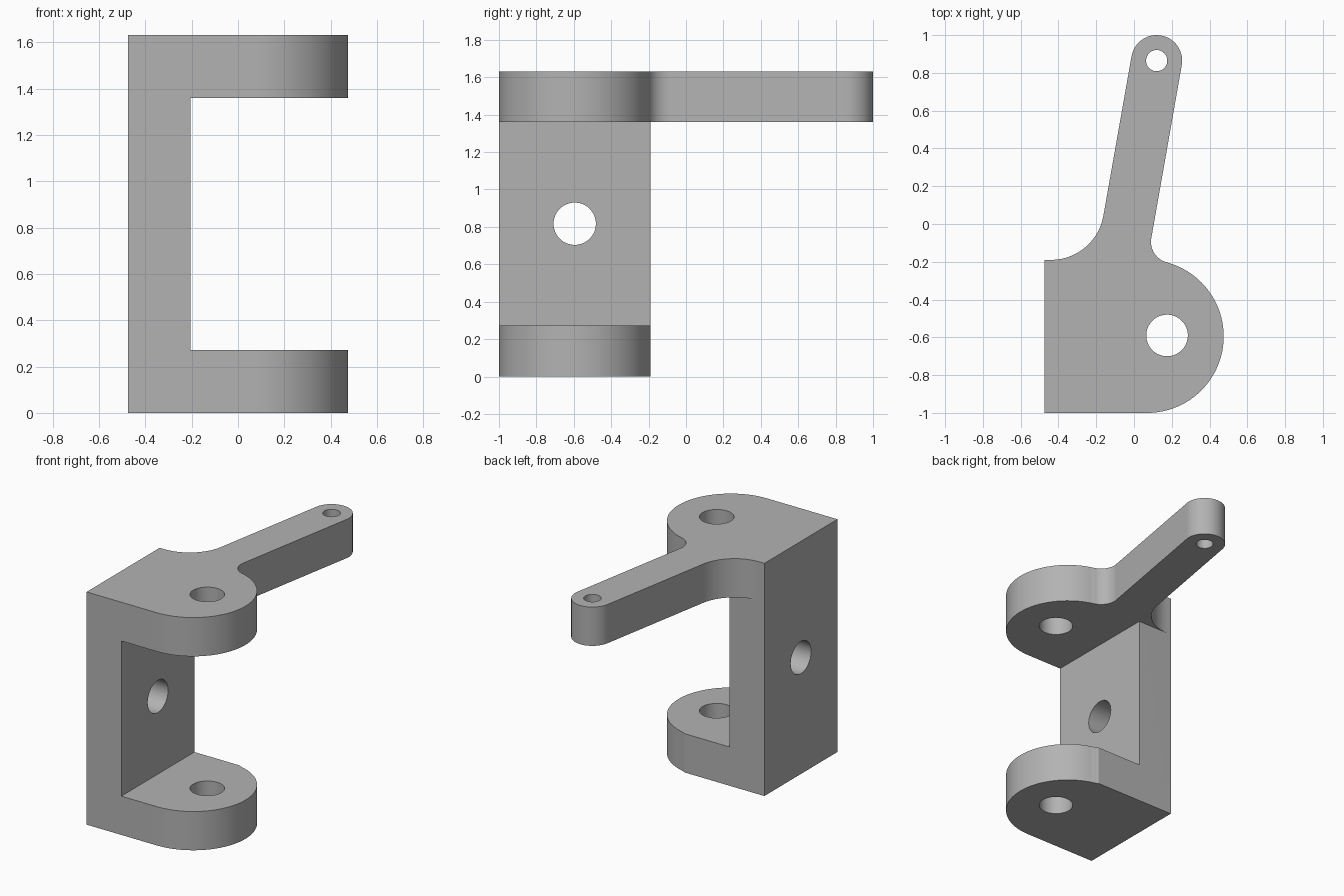
import bpy, bmesh
from math import sin, cos, radians, pi
from mathutils import Matrix

if "Cube" in bpy.data.objects:
    bpy.data.objects.remove(bpy.data.objects["Cube"])

HEIGHT, LOW, HIGH = 1.632, 0.272, 1.36      # total height, inner flange faces
LEFT, WEB, BACK = -0.475, -0.205, -0.19     # outer wall, inner wall, back face
EYE_Y = -0.595

steel = bpy.data.materials.new("plain grey")
steel.use_nodes = True
grey = (0.45, 0.45, 0.45, 1)
steel.diffuse_color = grey
steel.node_tree.nodes["Principled BSDF"].inputs["Base Color"].default_value = grey


def add_object(name, bm):
    bmesh.ops.recalc_face_normals(bm, faces=bm.faces)
    mesh = bpy.data.meshes.new(name)
    bm.to_mesh(mesh)
    bm.free()
    mesh.materials.append(steel)
    ob = bpy.data.objects.new(name, mesh)
    bpy.context.collection.objects.link(ob)
    return ob


def arc(cx, cy, r, start, end, steps):
    angles = [radians(start + (end - start) * i / steps) for i in range(steps + 1)]
    return [(cx + r * cos(a), cy + r * sin(a)) for a in angles]


def extrude(name, outline, z0, z1):
    bm = bmesh.new()
    face = bm.faces.new([bm.verts.new((x, y, z0)) for x, y in outline])
    top = bmesh.ops.extrude_face_region(bm, geom=[face])["geom"]
    verts = [v for v in top if isinstance(v, bmesh.types.BMVert)]
    bmesh.ops.translate(bm, verts=verts, vec=(0, 0, z1 - z0))
    return add_object(name, bm)


def box(name, x0, x1, y0, y1, z0, z1):
    return extrude(name, [(x0, y0), (x1, y0), (x1, y1), (x0, y1)], z0, z1)


def pin(name, radius, length, location, rotation=Matrix()):
    bm = bmesh.new()
    bmesh.ops.create_cone(bm, cap_ends=True, segments=64, radius1=radius, radius2=radius,
                          depth=length, matrix=Matrix.Translation(location) @ rotation)
    return add_object(name, bm)


def cut(target, cutter):
    cutter.hide_render = True
    mod = target.modifiers.new(cutter.name, "BOOLEAN")
    mod.operation, mod.solver, mod.object = "DIFFERENCE", "EXACT", cutter
    bpy.context.view_layer.objects.active = target
    bpy.ops.object.modifier_apply(modifier=mod.name)
    bpy.data.objects.remove(cutter)


# Outline from above: rounded flange, fillet, slanted arm, fillet, square back corner
outline = [(LEFT, -1)]
outline += arc(0.07, EYE_Y, 0.405, -90, 75, 44)
outline += arc(0.203, -0.094, 0.113, 255, 170, 16)
outline += arc(0.12, 0.865, 0.135, -10, 170, 36)
outline += arc(-0.44, 0.092, 0.282, -10, -90, 20)
outline += [(LEFT, BACK)]
bracket = extrude("clevis_bracket", outline, 0, HEIGHT)

# Clear the space below the arm and between the flanges
cut(bracket, box("arm_clearance", -1, 1, BACK, 2, -1, HIGH))
cut(bracket, box("flange_gap", WEB, 1, -2, 2, LOW, HIGH))

# Holes through the flanges, the arm tip and the web
cut(bracket, pin("flange_hole", 0.11, 4, (0.175, EYE_Y + 0.005, 1)))
cut(bracket, pin("arm_hole", 0.056, 4, (0.12, 0.865, 1)))
cut(bracket, pin("web_hole", 0.113, 0.8, (-0.35, EYE_Y, 0.817), Matrix.Rotation(pi / 2, 4, "Y")))

# Smooth rounded walls, sharp rims
bpy.ops.object.select_all(action="DESELECT")
bracket.select_set(True)
bpy.context.view_layer.objects.active = bracket
bpy.ops.object.shade_smooth_by_angle(angle=radians(30))
